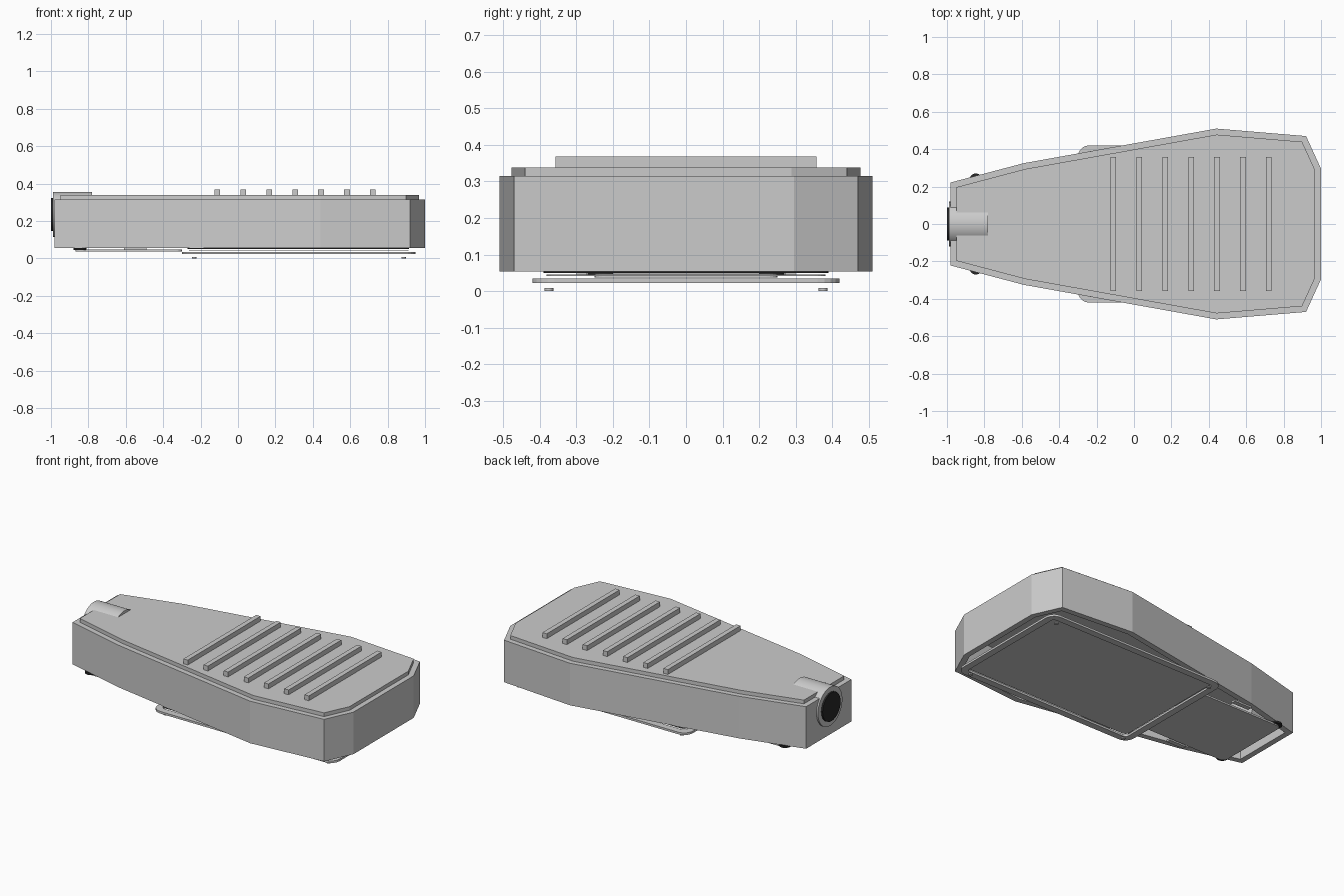
import bpy, bmesh, math
from mathutils import Vector

if "Cube" in bpy.data.objects:
    bpy.data.objects.remove(bpy.data.objects["Cube"])


def material(name, shade):
    m = bpy.data.materials.new(name)
    m.diffuse_color = (shade, shade, shade, 1)
    m.use_nodes = True
    m.node_tree.nodes["Principled BSDF"].inputs["Base Color"].default_value = m.diffuse_color
    return m


BLACK = material("black", 0.02)


def inset(pts, d):
    """Offset a counter-clockwise outline inwards by d."""
    out = []
    for i, p in enumerate(pts):
        p = Vector(p)
        e1 = (p - Vector(pts[i - 1])).normalized()
        e2 = (Vector(pts[(i + 1) % len(pts)]) - p).normalized()
        n1, n2 = Vector((-e1.y, e1.x)), Vector((-e2.y, e2.x))
        out.append(p + (n1 + n2) * d / (1 + n1.dot(n2)))
    return out


def rounded(x0, x1, hy, r, n=5):
    """Rounded rectangle outline, symmetric in y."""
    pts = []
    corners = [(x1 - r, hy - r), (x0 + r, hy - r), (x0 + r, r - hy), (x1 - r, r - hy)]
    for q, (cx, cy) in enumerate(corners):
        for k in range(n + 1):
            a = math.pi / 2 * (q + k / n)
            pts.append((cx + r * math.cos(a), cy + r * math.sin(a)))
    return pts


def loft(name, loops, closed=False, mat=None):
    """Skin outlines at given heights; closed joins last to first, otherwise capped."""
    bm = bmesh.new()
    rows = [[bm.verts.new((p[0], p[1], z)) for p in pts] for pts, z in loops]
    n = len(rows[0])
    pairs = list(zip(rows, rows[1:])) + ([(rows[-1], rows[0])] if closed else [])
    for a, b in pairs:
        for i in range(n):
            j = (i + 1) % n
            bm.faces.new((a[i], a[j], b[j], b[i]))
    if not closed:
        bm.faces.new(rows[0])
        bm.faces.new(rows[-1])
    bmesh.ops.recalc_face_normals(bm, faces=bm.faces)
    me = bpy.data.meshes.new(name)
    bm.to_mesh(me)
    bm.free()
    ob = bpy.data.objects.new(name, me)
    bpy.context.collection.objects.link(ob)
    if mat:
        me.materials.append(mat)
    return ob


def ring(name, pts, width, z0, z1, mat=None):
    inner = inset(pts, width)
    return loft(name, [(pts, z0), (pts, z1), (inner, z1), (inner, z0)], True, mat)


def box(name, x, y, z0, z1, hx, hy, mat=None):
    pts = [(x - hx, y - hy), (x + hx, y - hy), (x + hx, y + hy), (x - hx, y + hy)]
    return loft(name, [(pts, z0), (pts, z1)], mat=mat)


def cylinder(name, r, depth, loc, along_x=False, mat=None, sides=32):
    bpy.ops.mesh.primitive_cylinder_add(
        vertices=sides, radius=r, depth=depth, location=loc,
        rotation=(0, math.pi / 2 if along_x else 0, 0))
    ob = bpy.context.object
    ob.name = name
    bpy.ops.object.shade_smooth_by_angle()
    if mat:
        ob.data.materials.append(mat)
    return ob


# Housing: tapered shell, open underneath, with an inset lid
half = [(-0.98, -0.222), (-0.59, -0.325), (0.44, -0.51), (0.92, -0.47), (1.0, -0.295)]
outline = half + [(x, -y) for x, y in reversed(half)]
inner = inset(outline, 0.035)
loft("housing", [(outline, 0.315), (outline, 0.054), (inner, 0.054), (inner, 0.3)])
lid = inset(outline, 0.032)
loft("lid", [(lid, 0.315), (lid, 0.338)])

# Cooling fins across the lid
for i in range(7):
    box(f"cooling_fin_{i + 1}", -0.11 + i * 0.1385, 0, 0.335, 0.368, 0.015, 0.357)

# Pole socket at the narrow end
cylinder("pole_socket", 0.12, 0.21, (-0.885, 0, 0.235), True)
cylinder("socket_opening", 0.088, 0.02, (-0.99, 0, 0.235), True, BLACK)

# Lamp window: frame, glass and gasket
ring("glass_frame", rounded(-0.30, 0.95, 0.42, 0.06), 0.042, 0.022, 0.035)
loft("glass", [(rounded(-0.262, 0.912, 0.382, 0.03), 0.041),
               (rounded(-0.262, 0.912, 0.382, 0.03), 0.045)])
ring("gasket", rounded(-0.27, 0.915, 0.39, 0.04), 0.02, 0.050, 0.055, BLACK)
for x in (-0.235, 0.885):
    for y in (-0.375, 0.375):
        cylinder("frame_screw", 0.012, 0.008, (x, y, 0.004), sides=16)

# Driver compartment cover with side tabs and end clips
cover = rounded(-0.87, -0.30, 0.25, 0.03)
loft("driver_cover", [(cover, 0.037), (cover, 0.048)])
for s in (-1, 1):
    box("cover_tab", -0.55, s * 0.285, 0.044, 0.055, 0.06, 0.014)
    cylinder("cover_clip", 0.035, 0.012, (-0.845, s * 0.235, 0.05), mat=BLACK, sides=24)
